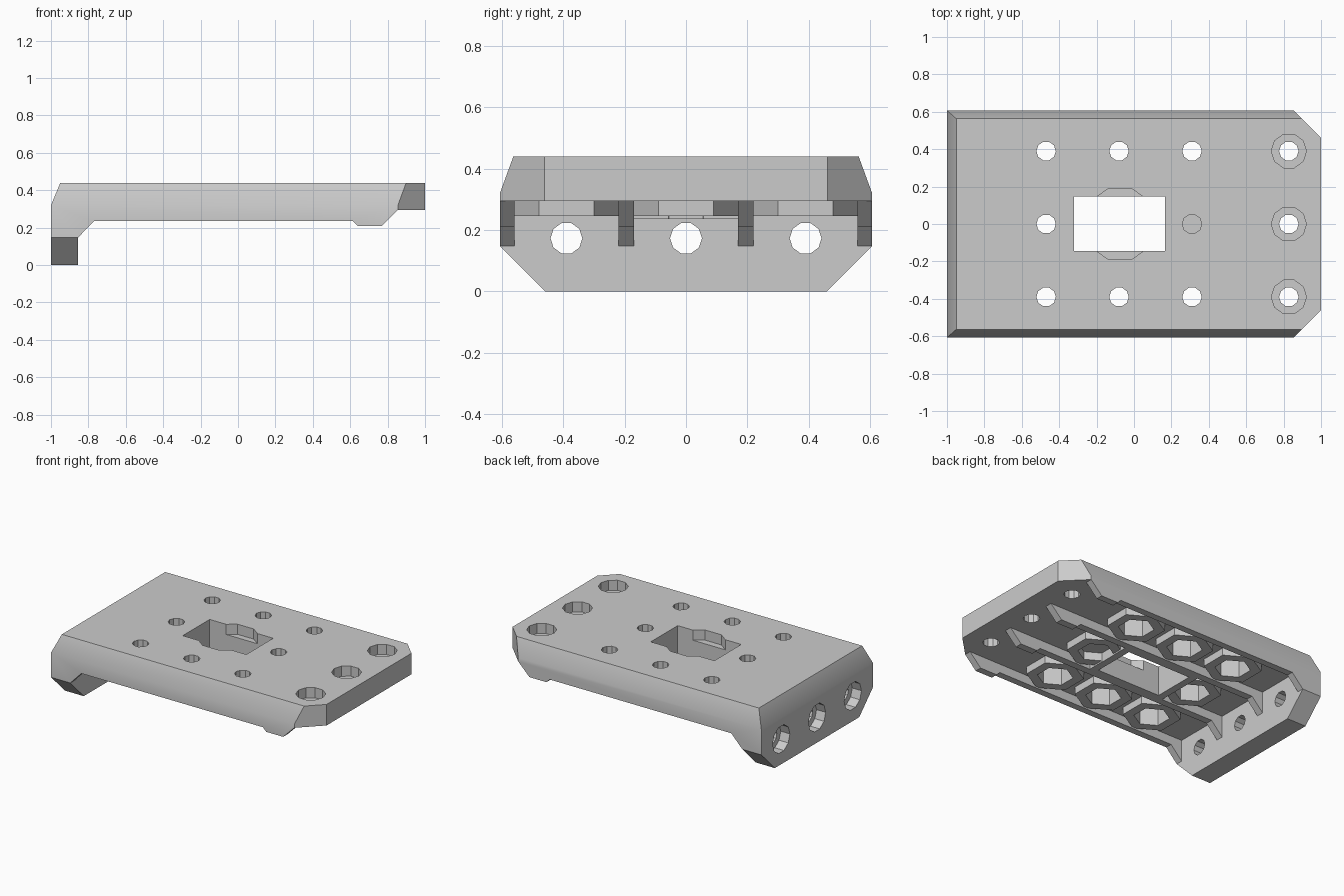
import bpy, bmesh, math

cube = bpy.data.objects.get("Cube")
if cube:
    bpy.data.objects.remove(cube, do_unlink=True)

grey = bpy.data.materials.new("plain_grey")
grey.use_nodes = True
grey.diffuse_color = (0.6, 0.6, 0.6, 1)
grey.node_tree.nodes["Principled BSDF"].inputs["Base Color"].default_value = (0.6, 0.6, 0.6, 1)

# Place a 2D profile point and an extrusion depth on each axis
PLACE = {
    "x": lambda a, b, t: (t, a, b),
    "y": lambda a, b, t: (a, t, b),
    "z": lambda a, b, t: (a, b, t),
}


def prism(name, points, axis, lo, hi):
    """Extrude a closed profile along an axis."""
    bm = bmesh.new()
    face = bm.faces.new([bm.verts.new(PLACE[axis](a, b, lo)) for a, b in points])
    new = bmesh.ops.extrude_face_region(bm, geom=[face])["geom"]
    shift = PLACE[axis](0, 0, hi - lo)
    bmesh.ops.translate(bm, vec=shift, verts=[v for v in new if isinstance(v, bmesh.types.BMVert)])
    bmesh.ops.recalc_face_normals(bm, faces=bm.faces)
    mesh = bpy.data.meshes.new(name)
    bm.to_mesh(mesh)
    bm.free()
    mesh.materials.append(grey)
    ob = bpy.data.objects.new(name, mesh)
    bpy.context.collection.objects.link(ob)
    return ob


def ring(u, v, radius, sides, start=0):
    """Regular polygon profile."""
    angles = [start + math.tau * i / sides for i in range(sides)]
    return [(u + radius * math.cos(a), v + radius * math.sin(a)) for a in angles]


def rect(u0, u1, v0, v1):
    return [(u0, v0), (u1, v0), (u1, v1), (u0, v1)]


def mirrored(points):
    """Complete a half profile across the first axis."""
    return points + [(-a, b) for a, b in reversed(points)]


def combine(tool, operation):
    """Apply a boolean with the tool to the body, then drop the tool."""
    mod = body.modifiers.new("shape", "BOOLEAN")
    mod.operation = operation
    mod.solver = "EXACT"
    mod.object = tool
    tool.hide_render = True
    bpy.context.view_layer.objects.active = body
    bpy.ops.object.modifier_apply(modifier=mod.name)
    bpy.data.objects.remove(tool, do_unlink=True)


def cut(*args):
    combine(prism("cutter", *args), "DIFFERENCE")


# Body: side profile trimmed by the end profile and the plan outline
TOP, UNDER = 0.44, 0.295
side = [(-1, 0), (-0.855, 0), (-0.855, 0.147), (-0.77, 0.235), (0.615, 0.235),
        (0.64, 0.21), (0.77, 0.21), (0.855, UNDER), (1, UNDER), (1, TOP),
        (-0.95, TOP), (-1, 0.32)]
body = prism("mounting_plate", side, "y", -0.8, 0.8)
end = mirrored([(0.46, 0), (0.607, 0.147), (0.607, 0.32), (0.563, TOP)])
combine(prism("end_profile", end, "x", -1.2, 1.2), "INTERSECT")
plan = [(-1.2, -0.8), (0.662, -0.8), (1.2, -0.262), (1.2, 0.262), (0.662, 0.8), (-1.2, 0.8)]
combine(prism("plan_outline", plan, "z", -0.2, 0.6), "INTERSECT")

# Channels between the ribs, leaving a block around the window
for y0, y1 in ((-0.56, -0.22), (0.22, 0.56)):
    cut(rect(y0, y1, -0.2, UNDER), "x", -0.855, 1.2)
for x0, x1 in ((-0.855, -0.37), (0.215, 1.2)):
    cut(rect(-0.17, 0.17, -0.2, UNDER), "x", x0, x1)

# Hexagonal bosses under the plate
rows = (-0.39, 0, 0.39)
bolts = [(x, y) for x in (-0.47, -0.08, 0.31) for y in rows if (x, y) != (-0.08, 0)]
quarter = math.pi / 2
for x, y in bolts:
    combine(prism("boss", ring(x, y, 0.18, 6, quarter), "z", 0.245, 0.32), "UNION")

# Nut pockets and bolt holes; the one beside the window is blind
for x, y in bolts:
    blind = x > 0 and y == 0
    cut(ring(x, y, 0.112, 6, quarter), "z", 0.1, 0.3 if blind else 0.36)
    cut(ring(x, y, 0.052, 10), "z", 0.33 if blind else 0.2, 0.6)

# Counterbored holes along the front lip and through the end wall
for y in rows:
    cut(ring(0.828, y, 0.052, 10), "z", 0.1, 0.6)
    cut(ring(0.828, y, 0.094, 10), "z", 0.37, 0.6)
    cut(ring(y, 0.173, 0.052, 10), "x", -1.2, -0.7)
    cut(ring(y, 0.173, 0.094, 10), "x", -1.2, -0.93)

# Central window with a shallow round recess
cut(rect(-0.32, 0.165, -0.145, 0.148), "z", -0.2, 0.6)
cut(ring(-0.075, 0, 0.2, 10), "z", 0.37, 0.6)

# Soften only the shallow edge slopes
bpy.ops.object.select_all(action="DESELECT")
body.select_set(True)
bpy.context.view_layer.objects.active = body
bpy.ops.object.shade_smooth_by_angle(angle=math.radians(30))
